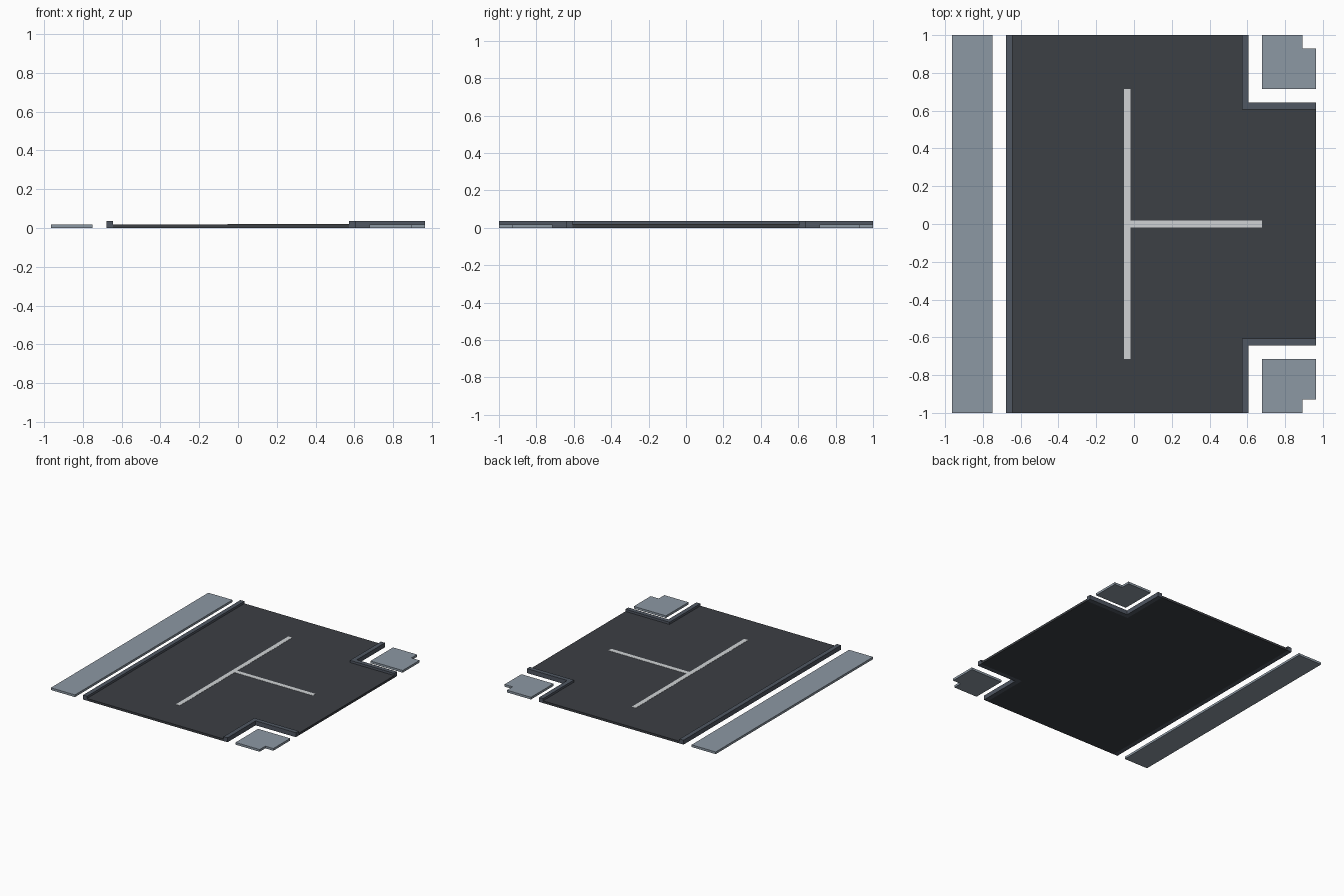
import bpy, bmesh

if "Cube" in bpy.data.objects:
    bpy.data.objects.remove(bpy.data.objects["Cube"])

U = 1 / 28  # layout module: every edge falls on this grid


def material(name, rgb):
    m = bpy.data.materials.new(name)
    m.diffuse_color = (*rgb, 1)
    m.use_nodes = True
    m.node_tree.nodes["Principled BSDF"].inputs["Base Color"].default_value = m.diffuse_color
    return m


ASPHALT = material("asphalt", (0.045, 0.050, 0.058))
KERB = material("kerb_stone", (0.080, 0.095, 0.122))
PAVING = material("paving", (0.265, 0.315, 0.37))
PAINT = material("road_paint", (0.63, 0.65, 0.66))


def prism(name, outline, z0, z1, mat, flip=1):
    """Extrude a flat outline (grid units) from z0 to z1; flip=-1 mirrors in y."""
    bm = bmesh.new()
    face = bm.faces.new([bm.verts.new((x * U, y * U * flip, z0 * U)) for x, y in outline])
    ext = bmesh.ops.extrude_face_region(bm, geom=[face])
    top = [v for v in ext["geom"] if isinstance(v, bmesh.types.BMVert)]
    bmesh.ops.translate(bm, verts=top, vec=(0, 0, (z1 - z0) * U))
    bmesh.ops.recalc_face_normals(bm, faces=bm.faces)
    mesh = bpy.data.meshes.new(name)
    bm.to_mesh(mesh)
    bm.free()
    mesh.materials.append(mat)
    ob = bpy.data.objects.new(name, mesh)
    bpy.context.collection.objects.link(ob)
    return ob


def rect(x0, x1, y0, y1):
    return [(x0, y0), (x1, y0), (x1, y1), (x0, y1)]


# T-shaped road surface
prism("road_surface", [(-18, -28), (16, -28), (16, -17), (27, -17),
                       (27, 17), (16, 17), (16, 28), (-18, 28)], 0, 0.5, ASPHALT)

# Painted T marking, a thin coat on the road
prism("road_marking", [(-1.5, -20), (-0.5, -20), (-0.5, -0.5), (19, -0.5),
                       (19, 0.5), (-0.5, 0.5), (-0.5, 20), (-1.5, 20)], 0.5, 0.54, PAINT)

# Straight side: kerb and pavement strip
prism("straight_kerb", rect(-19, -18, -28, 28), 0, 1, KERB)
prism("pavement_strip", rect(-27, -21, -28, 28), 0, 0.5, PAVING)

# Corners: L-shaped kerb and notched paving slab, mirrored front to back
for side, s in (("back", 1), ("front", -1)):
    prism(f"{side}_corner_kerb", [(16, 17), (27, 17), (27, 18), (17, 18),
                                  (17, 28), (16, 28)], 0, 1, KERB, s)
    prism(f"{side}_corner_paving", [(19, 20), (27, 20), (27, 26), (25, 26),
                                    (25, 28), (19, 28)], 0, 0.5, PAVING, s)
